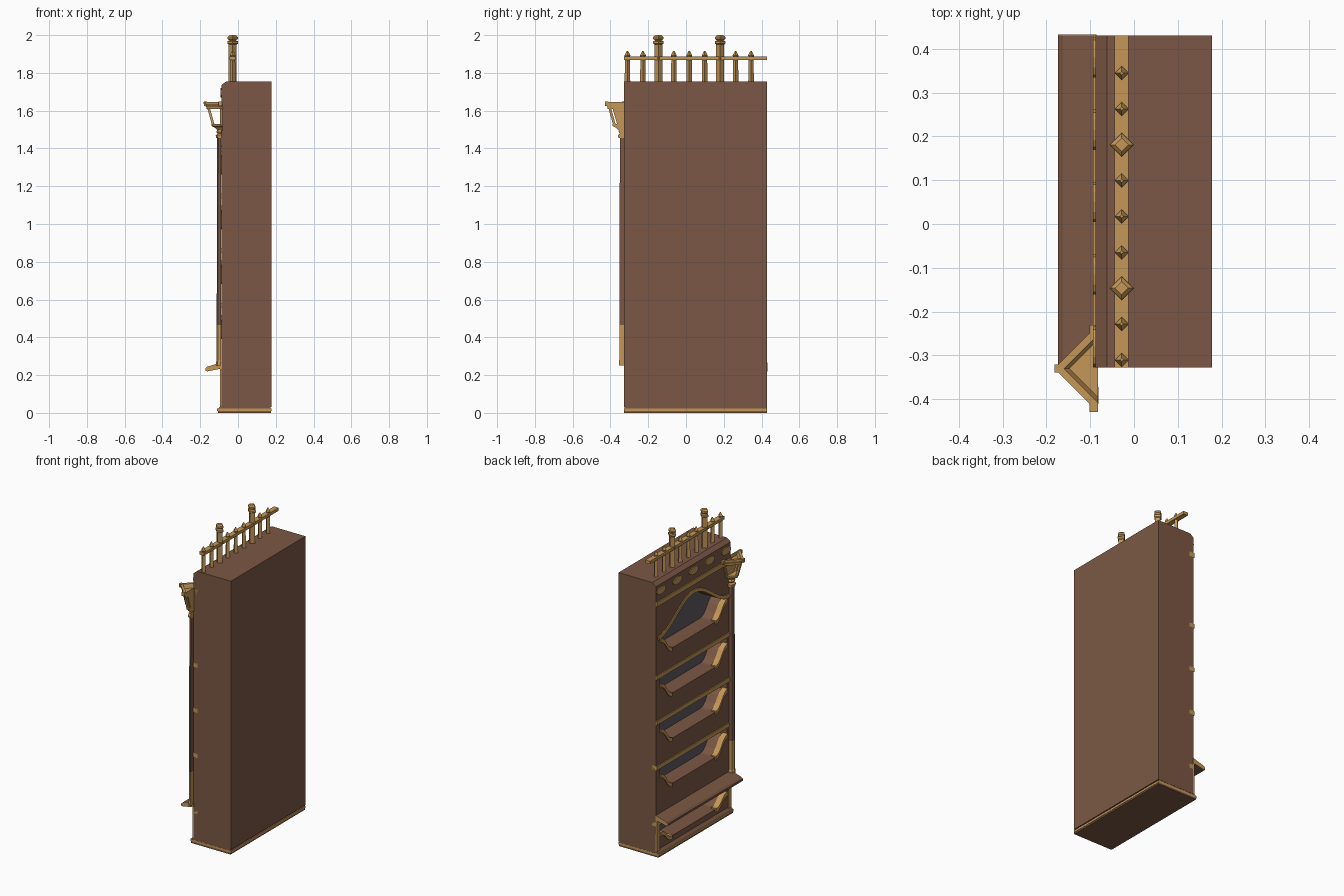
import bpy, bmesh, math

if "Cube" in bpy.data.objects:
    bpy.data.objects.remove(bpy.data.objects["Cube"])


def material(name, rgb):
    m = bpy.data.materials.new(name)
    m.diffuse_color = tuple((c / 255) ** 2.2 for c in rgb) + (1,)
    m.use_nodes = True
    m.node_tree.nodes["Principled BSDF"].inputs["Base Color"].default_value = m.diffuse_color
    return m


BROWN = material("brown_wood", (122, 88, 70))
GOLD = material("gold_trim", (196, 150, 88))
GREY = material("grey_recess", (94, 90, 94))
CY, Y0, Y1 = 0.05, -0.327, 0.43      # facade centre and ends; facade faces -x
FRONT = -0.088


def finish(name, bm, mat):
    bmesh.ops.recalc_face_normals(bm, faces=bm.faces)
    me = bpy.data.meshes.new(name)
    bm.to_mesh(me)
    bm.free()
    me.materials.append(mat)
    ob = bpy.data.objects.new(name, me)
    bpy.context.collection.objects.link(ob)
    return ob


def skin(name, rings, mat):
    """Closed skin through a list of equal-length point rings."""
    bm = bmesh.new()
    vs = [[bm.verts.new(p) for p in r] for r in rings]
    n = len(vs[0])
    for a, b in zip(vs, vs[1:]):
        for i in range(n):
            j = (i + 1) % n
            bm.faces.new((a[i], a[j], b[j], b[i]))
    bm.faces.new(vs[0])
    bm.faces.new(vs[-1])
    return finish(name, bm, mat)


def prism_x(name, pts, x0, x1, mat):
    return skin(name, [[(x, y, z) for y, z in pts] for x in (x0, x1)], mat)


def prism_y(name, pts, y0, y1, mat):
    return skin(name, [[(x, y, z) for x, z in pts] for y in (y0, y1)], mat)


def rect(a0, a1, b0, b1):
    return [(a0, b0), (a1, b0), (a1, b1), (a0, b1)]


def loft(name, angles, rings, cx, cy, mat):
    """Stack of (radius, z) rings with corners at the given angles."""
    return skin(name, [[(cx + r * math.cos(math.radians(a)), cy + r * math.sin(math.radians(a)), z)
                        for a in angles] for r, z in rings], mat)


def ogee(zb, h):
    """Half-offsets from the niche side down to its floor, S-curved."""
    out = []
    for i in range(9):
        t = i / 8
        out.append((0.34 - 0.12 * t, zb + h * (1 - t) + 0.012 * math.sin(2 * math.pi * t)))
    return out


def ribbon(name, path, up, down, mat=GOLD):
    pts = [(y, z + up) for y, z in path] + [(y, z - down) for y, z in reversed(path)]
    return prism_x(name, pts, FRONT - 0.006, FRONT + 0.03, mat)


# case with chamfered top front edge
body = prism_y("case", [(FRONT, 0.03), (0.178, 0.03), (0.178, 1.755), (-0.062, 1.755), (FRONT, 1.735)],
               Y0, Y1, BROWN)

# niches: floor height, side-curve height, straight top height (None = arch)
ARCH = [(0.36 - 0.72 * i / 24, 1.385 + 0.165 * (0.5 + 0.5 * math.cos(math.pi * (1 - i / 12))))
        for i in range(25)]
NICHES = [(1.28, 0.1, None), (0.99, 0.1, 1.14), (0.70, 0.1, 0.85), (0.41, 0.1, 0.56), (0.075, 0.06, 0.2)]
for k, (zb, h, zt) in enumerate(NICHES):
    og = ogee(zb, h)
    top = [(s, z) for s, z in ARCH if abs(s) < 0.335] if zt is None else [(0.34, zt), (-0.34, zt)]
    half = top + [(-s, z) for s, z in og] + [(s, z) for s, z in reversed(og)]
    outline = [(CY + s, z) for s, z in half]
    cutter = prism_x("niche_cutter", outline, FRONT - 0.1, 0.02, BROWN)
    mod = body.modifiers.new("niche", 'BOOLEAN')
    mod.operation, mod.solver, mod.object = 'DIFFERENCE', 'EXACT', cutter
    cutter.hide_render = True
    cutter.hide_viewport = True
    prism_x(f"niche_back_{k}", outline, 0.014, 0.021, GREY)
    for side in (1, -1):
        ribbon(f"niche_bracket_{k}", [(CY + side * s, z) for s, z in og], 0.008, 0.018)
    if zt is None:
        ribbon("arch_trim", [(CY + s, z) for s, z in ARCH], 0.024, 0.0)
    else:
        ribbon(f"niche_band_{k}", [(Y0, zt), (Y1, zt)], 0.022, 0.004)

# apply the cuts and remove the cutters
dg = bpy.context.evaluated_depsgraph_get()
cut = bpy.data.meshes.new_from_object(body.evaluated_get(dg))
body.modifiers.clear()
body.data = cut
for ob in [o for o in bpy.data.objects if o.name.startswith("niche_cutter")]:
    bpy.data.objects.remove(ob)
body.data.materials.clear()
body.data.materials.append(BROWN)
for p in body.data.polygons:
    p.material_index = 0

# cornice band and medallions
ribbon("cornice_band", [(Y0, 1.62), (Y1, 1.62)], 0.015, 0.015)
for i in range(5):
    c = CY + 0.165 * (i - 2)
    oval = [(c + 0.046 * math.cos(a * math.pi / 6), 1.695 + 0.024 * math.sin(a * math.pi / 6)) for a in range(12)]
    prism_x("medallion", oval, FRONT - 0.005, FRONT + 0.003, GOLD)

# plinth layers
prism_y("plinth_base", rect(-0.105, 0.176, 0.0, 0.011), Y0, Y1, BROWN)
prism_y("plinth_band", rect(-0.11, 0.178, 0.010, 0.024), Y0, Y1, GOLD)
prism_y("plinth_mould", [(-0.106, 0.023), (0.172, 0.023), (0.172, 0.04), (FRONT, 0.04)],
        Y0 + 0.001, Y1 - 0.001, BROWN)

# counter ledge with gold end caps and corner strips below
ledge = [(-0.085, 0.235), (-0.16, 0.22), (-0.173, 0.222), (-0.173, 0.235), (-0.162, 0.245), (-0.085, 0.268)]
prism_y("counter_ledge", ledge, Y0, Y1, BROWN)
for y in (Y0, Y1):
    prism_y("ledge_end", ledge, y - 0.002, y + 0.002, GOLD)
for y in (Y0, Y1 - 0.03):
    prism_x("corner_strip", rect(y, y + 0.03, 0.035, 0.24), FRONT - 0.006, FRONT + 0.004, GOLD)

# top railing
SQ = (0, 90, 180, 270)
for i in range(9):
    y = -0.31 + 0.0818 * i
    if i in (2, 6):
        loft("railing_post", SQ, [(0.021, 1.75), (0.021, 1.95), (0.028, 1.955), (0.028, 1.967), (0.017, 1.972),
                                  (0.027, 1.98), (0.027, 1.99), (0.015, 2.0)], -0.028, y, GOLD)
    else:
        loft("railing_picket", SQ, [(0.015, 1.75), (0.013, 1.885), (0.016, 1.892), (0.004, 1.915)],
             -0.028, y, GOLD)
prism_y("railing_bar", rect(-0.045, -0.012, 1.868, 1.887), Y0, Y1, GOLD)

# half-round lamp post against the case corner
LY = -0.33
HALF = (90, 135, 180, 225, 270)
loft("lamp_post_foot", HALF, [(0.026, 0.25), (0.026, 0.27), (0.023, 0.28), (0.023, 0.465)], -0.09, LY, GOLD)
loft("lamp_post", HALF, [(0.023, 0.465), (0.02, 1.46)], -0.09, LY, BROWN)
loft("lamp_collar", HALF, [(0.028, 1.455), (0.03, 1.47), (0.02, 1.478), (0.027, 1.488), (0.02, 1.5)],
     -0.088, LY, GOLD)

# half lantern: cup, open frame, back plate, dished lid
TRI = (90, 180, 270)
LX = -0.082
loft("lantern_cup", TRI, [(0.025, 1.495), (0.04, 1.51), (0.058, 1.518), (0.058, 1.53)], LX, LY, GOLD)
loft("lantern_lid", TRI, [(0.084, 1.608), (0.086, 1.62), (0.1, 1.636), (0.1, 1.647), (0.078, 1.647),
                          (0.066, 1.622)], LX, LY, GOLD)
prism_x("lantern_back", [(LY - 0.035, 1.53), (LY + 0.035, 1.53), (LY + 0.06, 1.615), (LY - 0.06, 1.615)],
        -0.09, -0.082, GOLD)
for a in TRI:
    c, s = round(math.cos(math.radians(a))), round(math.sin(math.radians(a)))
    rings = []
    for r, z in ((0.049, 1.525), (0.074, 1.615)):
        x, y = LX - 0.006 * abs(s) + r * c, LY + r * s
        rings.append([(x + dx, y + dy, z) for dx, dy in ((-.007, -.007), (.007, -.007), (.007, .007), (-.007, .007))])
    skin("lantern_strut", rings, GOLD)
    x, y = LX - 0.011 * abs(s) + 0.09 * c, LY + 0.09 * s
    skin("lantern_corner", [[(x + dx, y + dy, z) for dx, dy in ((-.009, -.009), (.009, -.009), (.009, .009), (-.009, .009))]
                            for z in (1.626, 1.649)], GOLD)
